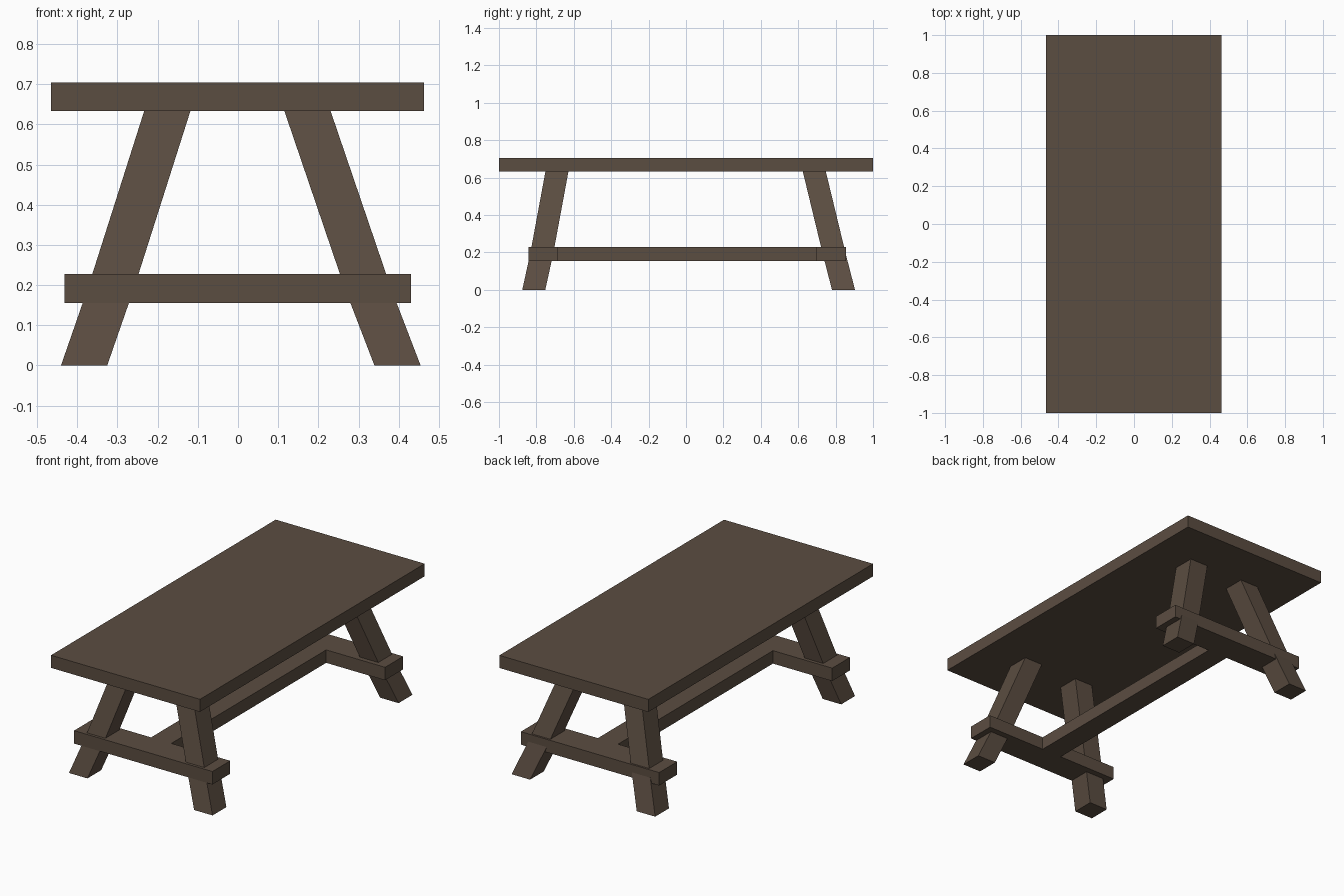
import bpy, bmesh

if "Cube" in bpy.data.objects:
    bpy.data.objects.remove(bpy.data.objects["Cube"])

wood = bpy.data.materials.new("dark wood")
wood.diffuse_color = (0.105, 0.074, 0.053, 1)
wood.use_nodes = True
wood.node_tree.nodes["Principled BSDF"].inputs["Base Color"].default_value = wood.diffuse_color


def loft(name, sections):
    """Solid through rectangles (x0, x1, y0, y1, z) stacked bottom to top."""
    bm = bmesh.new()
    rings = [[bm.verts.new(p) for p in ((x0, y0, z), (x1, y0, z), (x1, y1, z), (x0, y1, z))]
             for x0, x1, y0, y1, z in sections]
    bm.faces.new(rings[0][::-1])
    bm.faces.new(rings[-1])
    for a, b in zip(rings, rings[1:]):
        for i in range(4):
            j = (i + 1) % 4
            bm.faces.new((a[i], a[j], b[j], b[i]))
    bmesh.ops.recalc_face_normals(bm, faces=bm.faces)
    mesh = bpy.data.meshes.new(name)
    bm.to_mesh(mesh)
    bm.free()
    mesh.materials.append(wood)
    obj = bpy.data.objects.new(name, mesh)
    bpy.context.collection.objects.link(obj)


def box(name, x0, x1, y0, y1, z0, z1):
    loft(name, [(x0, x1, y0, y1, z0), (x0, x1, y0, y1, z1)])


# Table top
box("table_top", -0.465, 0.463, -1, 1, 0.633, 0.704)

# Splayed legs, bent slightly where they pass through the stretchers
heights = (0, 0.19, 0.633)
leg_x = {"left": (-0.383, -0.317, -0.176), "right": (0.397, 0.324, 0.173)}
leg_y = {"front": (-0.814, -0.772, -0.690), "back": (0.842, 0.793, 0.686)}
for side, xs in leg_x.items():
    for end, ys in leg_y.items():
        loft(f"{end}_{side}_leg",
             [(x - 0.0575, x + 0.0575, y - 0.0615, y + 0.0615, z)
              for x, y, z in zip(xs, ys, heights)])

# H-shaped stretcher: two cross bars and a long centre beam
Z = (0.155, 0.228)
box("front_cross_bar", -0.432, 0.43, -0.842, -0.684, *Z)
box("back_cross_bar", -0.432, 0.43, 0.695, 0.856, *Z)
box("centre_beam", -0.063, 0.063, -0.684, 0.695, *Z)
